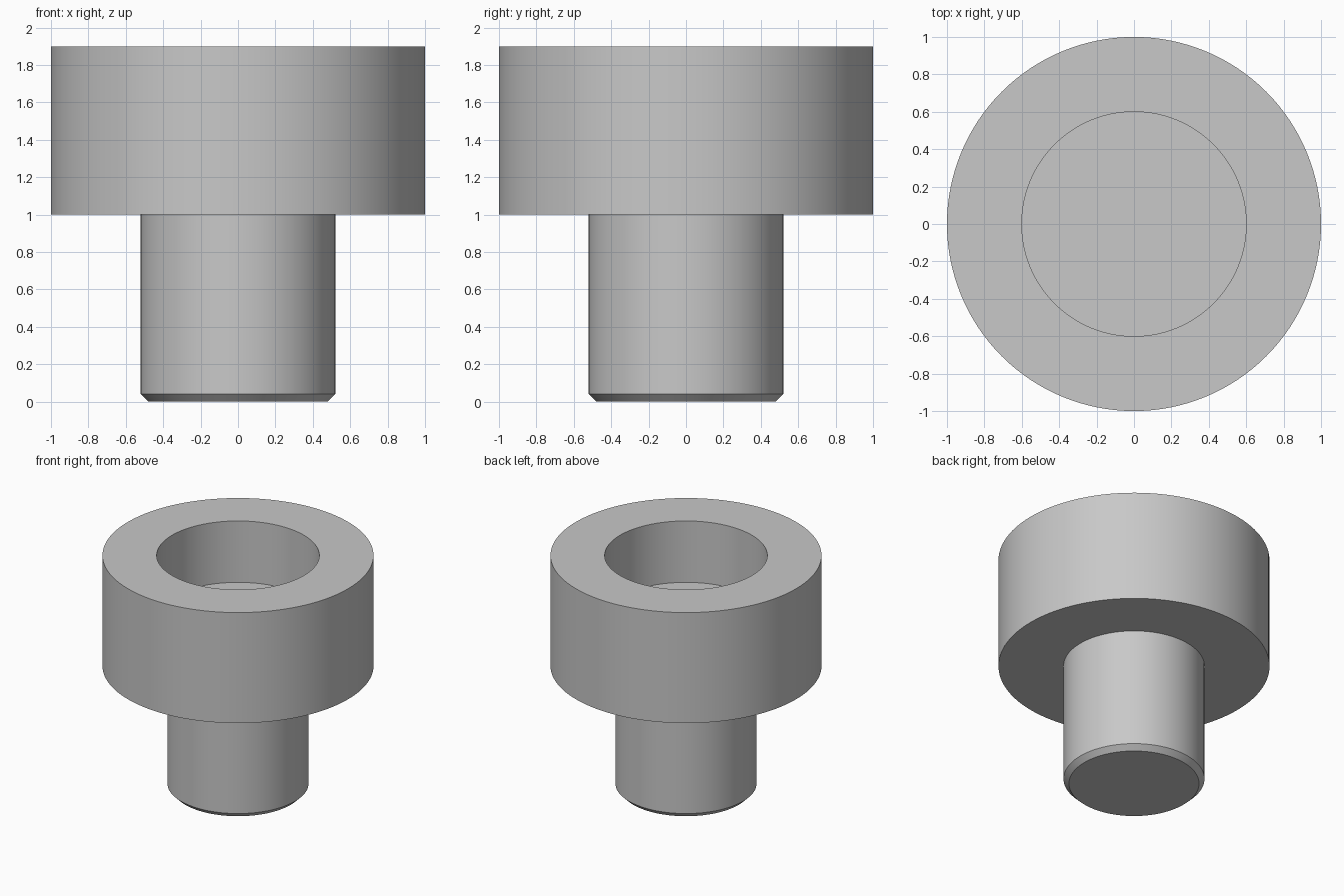
import bpy
import bmesh
import math

SEGMENTS = 128

cube = bpy.data.objects.get("Cube")
if cube:
    bpy.data.objects.remove(cube, do_unlink=True)

# Plain grey metal
grey = bpy.data.materials.new("grey_metal")
grey.use_nodes = True
colour = (0.58, 0.58, 0.58, 1.0)
grey.diffuse_color = colour
grey.node_tree.nodes["Principled BSDF"].inputs["Base Color"].default_value = colour


def turned_part(name, profile):
    """Revolve (radius, height) points around z and cap both ends."""
    bm = bmesh.new()
    rings = []
    for radius, z in profile:
        ring = []
        for i in range(SEGMENTS):
            a = 2 * math.pi * i / SEGMENTS
            ring.append(bm.verts.new((radius * math.cos(a), radius * math.sin(a), z)))
        rings.append(ring)
    for low, high in zip(rings, rings[1:]):
        for i in range(SEGMENTS):
            j = (i + 1) % SEGMENTS
            bm.faces.new((low[i], low[j], high[j], high[i]))
    bm.faces.new(rings[0][::-1])
    bm.faces.new(rings[-1])
    bmesh.ops.recalc_face_normals(bm, faces=bm.faces[:])
    mesh = bpy.data.meshes.new(name)
    bm.to_mesh(mesh)
    bm.free()
    mesh.materials.append(grey)
    obj = bpy.data.objects.new(name, mesh)
    bpy.context.collection.objects.link(obj)
    bpy.ops.object.select_all(action="DESELECT")
    obj.select_set(True)
    bpy.context.view_layer.objects.active = obj
    bpy.ops.object.shade_smooth_by_angle(angle=math.radians(30))
    return obj


# Chamfered shank, wide head and round blind recess in one turned solid
turned_part("recessed_pin", [
    (0.48, 0.0), (0.52, 0.04), (0.52, 1.0),
    (1.0, 1.0), (1.0, 1.9),
    (0.6, 1.9), (0.6, 1.4),
])
